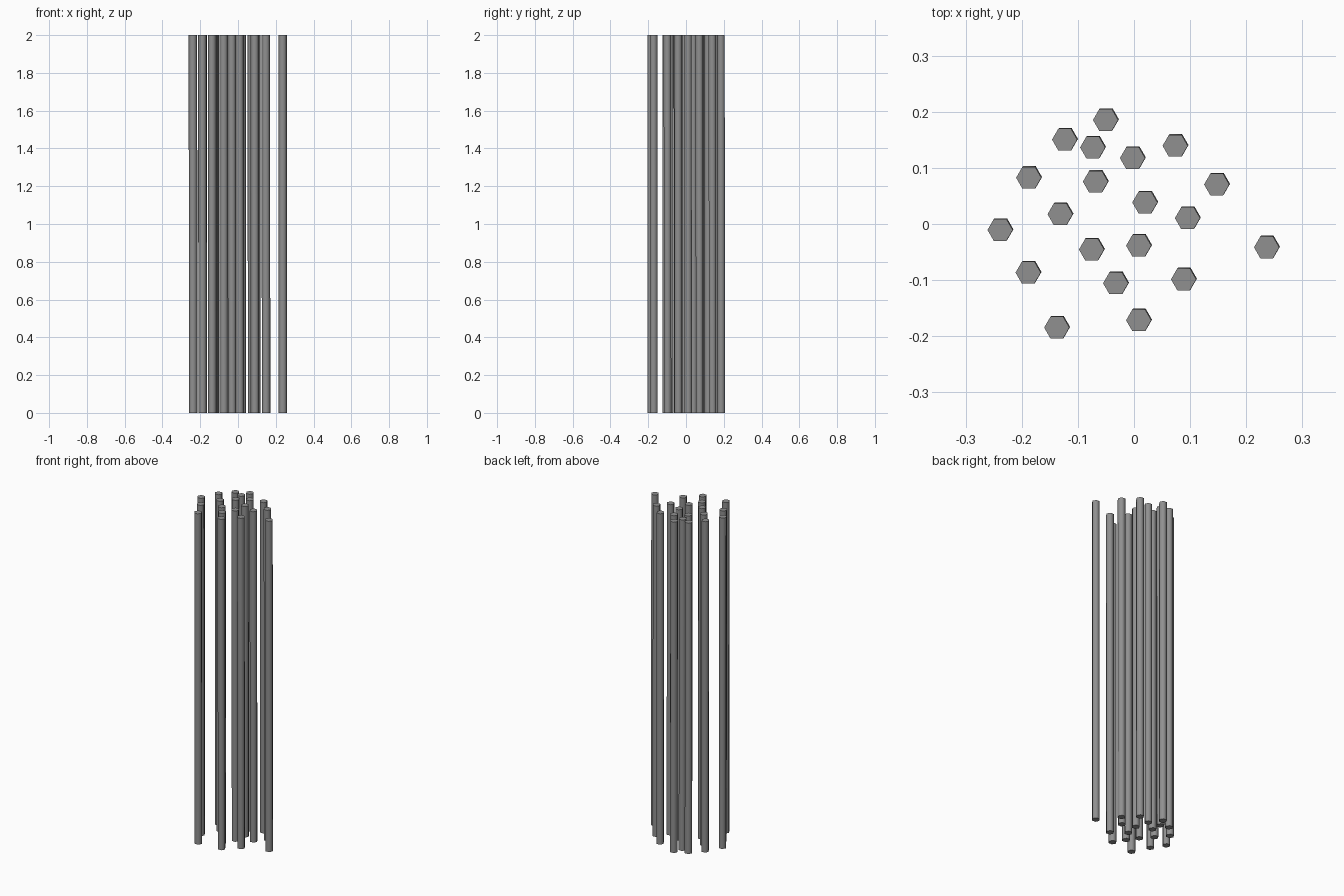
import bpy
import math

if "Cube" in bpy.data.objects:
    bpy.data.objects.remove(bpy.data.objects["Cube"])

# Rod centres in plan (x, y)
CENTRES = [
    (-0.050, 0.186), (-0.123, 0.151), (-0.073, 0.137), (-0.002, 0.118),
    (0.074, 0.140), (-0.187, 0.083), (-0.068, 0.076), (0.148, 0.071),
    (0.020, 0.039), (0.096, 0.011), (-0.131, 0.018), (-0.238, -0.010),
    (-0.075, -0.045), (0.009, -0.038), (0.237, -0.041), (-0.188, -0.086),
    (-0.032, -0.105), (0.089, -0.098), (-0.137, -0.184), (0.009, -0.171),
]
RADIUS, HEIGHT = 0.0225, 2.0
LEAN = 0.0006  # slight common lean: the feet sit a touch towards +x, +y

dark = bpy.data.materials.new("dark_grey")
dark.diffuse_color = (0.28, 0.28, 0.28, 1)
dark.use_nodes = True
dark.node_tree.nodes["Principled BSDF"].inputs["Base Color"].default_value = dark.diffuse_color


def make_rod(name, x, y):
    """Six-sided closed rod with corners pointing along x."""
    bpy.ops.mesh.primitive_cylinder_add(
        vertices=6, radius=RADIUS, depth=HEIGHT, location=(x, y, HEIGHT / 2))
    rod = bpy.context.object
    rod.name = name
    for v in rod.data.vertices:
        cx, cy = v.co.x, v.co.y
        # turn a quarter so corners face +-x, then lean
        side = -1 if v.co.z > 0 else 1
        v.co.x = -cy + side * LEAN
        v.co.y = cx + side * LEAN
    rod.data.materials.append(dark)
    # smooth round the sides, sharp at the end caps
    bpy.ops.object.shade_smooth_by_angle(angle=math.radians(65))
    return rod


# Bundle of upright rods
for i, (x, y) in enumerate(CENTRES, 1):
    make_rod(f"rod_{i:02d}", x, y)
